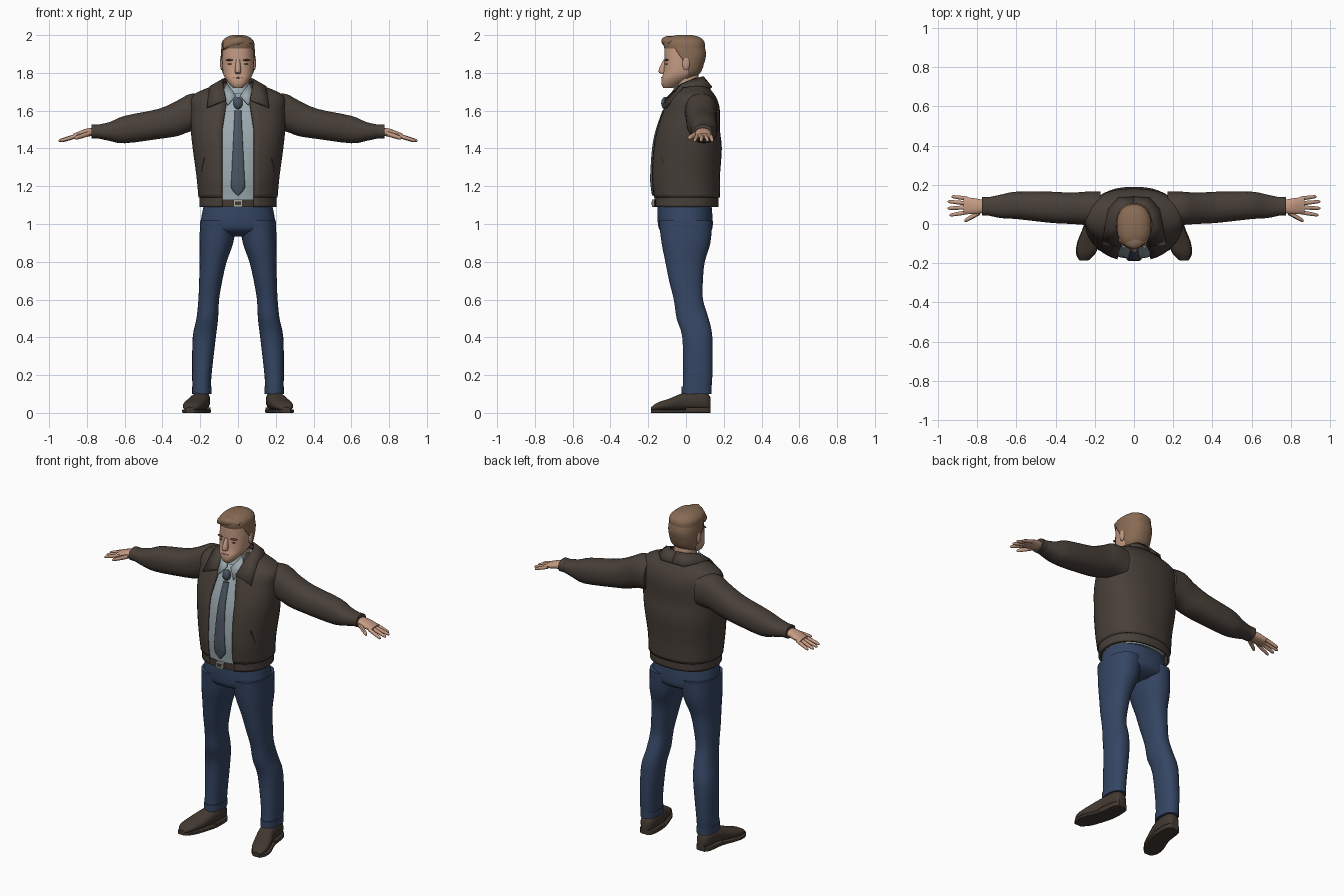
import bpy
import bmesh
from math import sin, cos, tau, pi, asin, radians, copysign
from mathutils import Vector

default_cube = bpy.data.objects.get("Cube")
if default_cube:
    bpy.data.objects.remove(default_cube, do_unlink=True)


def material(name, *rgb):
    mat = bpy.data.materials.new(name)
    mat.use_nodes = True
    mat.diffuse_color = (*rgb, 1)
    shader = mat.node_tree.nodes["Principled BSDF"]
    shader.inputs["Base Color"].default_value = (*rgb, 1)
    return mat


SKIN = material("skin", .56, .33, .23)
HAIR = material("hair", .25, .15, .09)
BROW = material("dark brow", .13, .07, .04)
LIP = material("lip", .4, .2, .15)
JACKET = material("jacket brown", .065, .05, .04)
SHIRT = material("shirt grey", .33, .4, .43)
TIE = material("tie slate", .07, .09, .12)
DENIM = material("trouser blue", .035, .06, .125)
LEATHER = material("shoe leather", .055, .04, .03)
METAL = material("buckle metal", .4, .4, .35)


def build(name, verts, faces, mat, mirror=False, thickness=0):
    """Make one mesh object, or a left and right pair."""
    sides = (("left_", 1), ("right_", -1)) if mirror else (("", 1),)
    for prefix, side in sides:
        bm = bmesh.new()
        points = [bm.verts.new((side * x, y, z)) for x, y, z in verts]
        for face in faces:
            bm.faces.new([points[i] for i in face])
        bmesh.ops.recalc_face_normals(bm, faces=bm.faces)
        mesh = bpy.data.meshes.new(prefix + name)
        bm.to_mesh(mesh)
        bm.free()
        mesh.materials.append(mat)
        obj = bpy.data.objects.new(prefix + name, mesh)
        bpy.context.scene.collection.objects.link(obj)
        for other in bpy.context.selected_objects:
            other.select_set(False)
        obj.select_set(True)
        bpy.context.view_layer.objects.active = obj
        bpy.ops.object.shade_smooth_by_angle(angle=radians(42))
        if thickness:
            solid = obj.modifiers.new("thickness", 'SOLIDIFY')
            solid.thickness = thickness
            solid.offset = -1


def refine(rows, steps):
    """Pass a smooth curve through the given section rows."""
    rows = [Vector(row) for row in rows]
    padded = [rows[0]] + rows + [rows[-1]]
    result = []
    for before, start, end, after in zip(padded, padded[1:], padded[2:], padded[3:]):
        tangent_in, tangent_out = (end - before) / 2, (after - start) / 2
        for i in range(steps):
            t = i / steps
            ease = t * t * (3 - 2 * t)
            result.append(start.lerp(end, ease) + tangent_in * t * (1 - t) ** 2
                          - tangent_out * t * t * (1 - t))
    return result + [rows[-1]]


def power(value, squareness):
    return copysign(abs(value) ** (2 / squareness), value)


def bridge(count, sides, closed):
    """Quads joining each ring of points to the next."""
    span = sides if closed else sides - 1
    faces = []
    for ring in range(count - 1):
        low, high = ring * sides, (ring + 1) * sides
        for i in range(span):
            j = (i + 1) % sides
            faces.append((low + i, low + j, high + j, high + i))
    return faces


def loft(name, axis, rows, mat, mirror=False, squareness=2.3, sides=28, steps=3):
    """Capped skin; a row is position, then low and high of the other two axes."""
    rows = refine(rows, steps)
    verts = []
    for pos, a_low, a_high, b_low, b_high in rows:
        for i in range(sides):
            angle = tau * (i + .5) / sides
            a = (a_low + a_high + (a_high - a_low) * power(cos(angle), squareness)) / 2
            b = (b_low + b_high + (b_high - b_low) * power(sin(angle), squareness)) / 2
            verts.append({"x": (pos, a, b), "y": (a, pos, b), "z": (a, b, pos)}[axis])
    caps = [tuple(range(sides)), tuple(range(len(verts) - sides, len(verts)))]
    build(name, verts, bridge(len(rows), sides, True) + caps, mat, mirror)


def column(name, rows, mat, **options):
    """Upright symmetric loft; a row is height, half width, front, back."""
    loft(name, "z", [(z, -w, w, front, back) for z, w, front, back in rows], mat, **options)


def limb(name, path, mat, **options):
    """Paired sideways loft; a point is x, y, z, then y and z radius."""
    rows = [(x, y - ry, y + ry, z - rz, z + rz) for x, y, z, ry, rz in path]
    loft(name, "x", rows, mat, mirror=True, **options)


def blob(name, centre, size, mat, mirror=False):
    """Ellipsoid with the given radii."""
    (x, y, z), (rx, ry, rz) = centre, size
    rows = []
    for i in range(9):
        angle = pi * (i + .2) / 8.4
        s = sin(angle)
        rows.append((z - rz * cos(angle), x - rx * s, x + rx * s, y - ry * s, y + ry * s))
    loft(name, "z", rows, mat, mirror, squareness=2, sides=16, steps=1)


def shell(name, rows, opening, mat, sides=40):
    """Upright sheet open at the front; opening(z, half_width) is its starting angle."""
    rows = refine(rows, 4)
    verts = []
    for z, w, front, back in rows:
        start = opening(z, w)
        for i in range(sides):
            angle = start + (tau - start * 2) * i / (sides - 1)
            depth = (front - back) * power(cos(angle), 2.3)
            verts.append((w * power(sin(angle), 2.3), (front + back + depth) / 2, z))
    build(name, verts, bridge(len(rows), sides, False), mat, thickness=.012)


def grow(rows, amount):
    """Widen section rows evenly on all sides."""
    return [(z, w + amount, front - amount, back + amount) for z, w, front, back in rows]


# Head, neck and facial features
head = [(1.72, .025, -.12, -.07), (1.74, .045, -.13, -.03), (1.77, .067, -.13, .03),
        (1.8, .08, -.12, .07), (1.85, .085, -.115, .09), (1.9, .085, -.115, .1),
        (1.95, .08, -.11, .09), (1.98, .055, -.07, .06)]
column("head", head, SKIN)
column("neck", [(1.67, .06, -.05, .075), (1.81, .06, -.05, .065)], SKIN)
column("nose", [(1.87, .01, -.12, -.1), (1.81, .017, -.147, -.1), (1.795, .013, -.13, -.1)],
       SKIN, sides=12, squareness=2)
blob("ear", (.086, 0, 1.85), (.01, .02, .036), SKIN, mirror=True)
blob("brow", (.04, -.102, 1.868), (.026, .012, .005), BROW, mirror=True)
blob("eye", (.038, -.1, 1.847), (.015, .01, .004), BROW, mirror=True)
blob("mouth", (0, -.12, 1.774), (.027, .013, .004), LIP)


# Hair: cropped back that widens upward, fuller top, swept fringe
def hairline(z, w):
    return radians(122 - (z - 1.77) * 350)


shell("hair_back", grow(head[2:7], .006), hairline, HAIR)
column("hair_top", [(1.93, .088, -.115, .1), (1.965, .085, -.12, .098), (1.99, .06, -.09, .07),
                    (2, .03, -.05, .03)], HAIR)
loft("hair_fringe", "x", [(-.08, -.09, -.04, 1.92, 1.96), (0, -.13, -.05, 1.94, 1.995),
                          (.07, -.09, -.04, 1.95, 1.97)], HAIR, sides=16)

# Jacket: open body and hem band
body = [(1.14, .21, -.18, .18), (1.25, .22, -.19, .18), (1.4, .24, -.18, .19),
        (1.5, .25, -.16, .18), (1.6, .25, -.125, .18), (1.66, .25, -.095, .165),
        (1.7, .21, -.06, .14), (1.75, .08, -.01, .1)]
waist = body[0][1:]


def front_gap(z, w):
    gap = min(.085, .085 - (z - 1.5) * .16)
    return asin((gap / w) ** 1.15)


shell("jacket_body", body, front_gap, JACKET)
shell("jacket_hem", grow([(1.09, *waist), (1.15, *waist)], -.007), front_gap, JACKET)

# Folded collar and slanted pocket welts
collar_fold = [(0, .095, 1.78), (.05, .085, 1.78), (.08, .04, 1.77), (.08, -.03, 1.74),
               (.065, -.115, 1.66)]
collar_edge = [(0, .14, 1.725), (.08, .135, 1.725), (.13, .08, 1.735), (.15, -.02, 1.73),
               (.165, -.11, 1.62)]
build("jacket_collar", collar_fold + collar_edge, bridge(2, len(collar_fold), False),
      JACKET, mirror=True, thickness=.01)
welt = [(1.22, .195, -.09), (1.29, .19, -.11), (1.35, .178, -.13)]
loft("pocket_welt", "z", [(z, x - .004, x + .004, y - .006, y + .006) for z, x, y in welt],
     LEATHER, mirror=True, sides=8)

# Shirt follows the inside of the jacket; tie hangs on its front
shirt = [(z, w - .035, front + .012, back - .03) for z, w, front, back in [(1.09, *waist)] + body]
column("shirt", shirt, SHIRT)
column("shirt_collar_band", [(1.69, .07, -.075, .085), (1.745, .064, -.055, .08)], SHIRT)
build("shirt_collar", [(.012, -.09, 1.68), (.055, -.125, 1.63), (.085, -.07, 1.69),
                       (.06, -.04, 1.747)], [(0, 1, 2), (0, 2, 3)],
      SHIRT, mirror=True, thickness=.006)
blade = [(z, .035 - (z - 1.25) * .05, front, front + .025) for z, w, front, back in body[1:5]]
column("tie", [(1.15, .004, -.18, -.16), (1.19, .036, -.186, -.16)] + blade, TIE,
       sides=16, squareness=3)
blob("tie_knot", (0, -.11, 1.64), (.025, .022, .033), TIE)

# Sleeves and cuffs
sleeve = [(.17, .08, 1.59, .085, .095), (.25, .08, 1.59, .085, .1), (.32, .08, 1.56, .08, .095),
          (.42, .085, 1.53, .08, .08), (.6, .095, 1.5, .07, .073), (.68, .09, 1.49, .06, .05),
          (.75, .09, 1.49, .045, .035)]
limb("sleeve", sleeve, JACKET)
end_y, end_z, *end_radii = sleeve[-1][1:]
limb("cuff", [(x, end_y, end_z, *(r + .002 for r in end_radii)) for x in (.74, .775)], JACKET)

# Hands: palm, four tapering fingers and a thumb
limb("palm", [(.76, .09, 1.487, .03, .02), (.8, .09, 1.484, .04, .022),
              (.87, .095, 1.466, .044, .013)], SKIN, sides=16)


def finger(name, base, tip, radius=.011):
    """Straight tapering finger with a rounded end."""
    path = []
    for along, taper in ((0, 1), (.5, .95), (.9, .75), (1, .3)):
        r = radius * taper
        path.append((*Vector(base).lerp(Vector(tip), along), r, r))
    limb(name, path, SKIN, sides=10, squareness=2)


for label, base_y, tip_y, reach in (("index", .06, .045, .94), ("middle", .085, .08, .95),
                                    ("ring", .105, .115, .95), ("little", .13, .14, .93)):
    finger(label + "_finger", (.85, base_y, 1.468), (reach, tip_y, 1.44))
finger("thumb", (.785, .06, 1.48), (.865, .015, 1.454), .014)

# Trousers
seat = [(1.11, .18, -.15, .135), (1, .2, -.15, .143), (.96, .185, -.13, .13),
        (.935, .1, -.07, .08)]
column("trouser_seat", seat, DENIM)
leg = [(1.02, .005, .2, -.145, .14), (.9, .025, .205, -.13, .13), (.8, .06, .203, -.11, .1),
       (.7, .083, .206, -.09, .09), (.6, .1, .21, -.065, .09), (.5, .105, .22, -.05, .12),
       (.4, .117, .24, -.02, .14), (.2, .14, .243, -.015, .14), (.11, .143, .24, -.02, .133)]
loft("trouser_leg", "z", leg, DENIM, mirror=True)
hem = [(z, *(edge + side * .003 for edge, side in zip(leg[-1][1:], (-1, 1, -1, 1))))
       for z in (.14, .1)]
loft("trouser_hem", "z", hem, DENIM, mirror=True)

# Belt and buckle
column("belt", [(z, .185, -.17, .14) for z in (1.09, 1.13)], LEATHER)
for part, half, low, high, front, mat in (("buckle", .024, 1.09, 1.13, -.18, METAL),
                                          ("buckle_inset", .015, 1.1, 1.12, -.183, LEATHER)):
    loft(part, "y", [(y, -half, half, low, high) for y in (front, -.16)], mat, squareness=8)

# Shoes with toes turned outward; a row is y, inner x, outer x, top
shoe = [(.13, .17, .215, .08), (.1, .15, .235, .115), (0, .15, .25, .11),
        (-.09, .175, .285, .075), (-.15, .2, .292, .055), (-.185, .235, .275, .03)]
loft("shoe", "y", [(y, inner, outer, .012, top) for y, inner, outer, top in shoe],
     LEATHER, mirror=True)
for part, rows, height in (("sole", shoe, .018), ("heel", shoe[:3], .03)):
    loft(part, "y", [(y, inner - .004, outer + .004, 0, height) for y, inner, outer, _ in rows],
         LEATHER, mirror=True, squareness=8)
